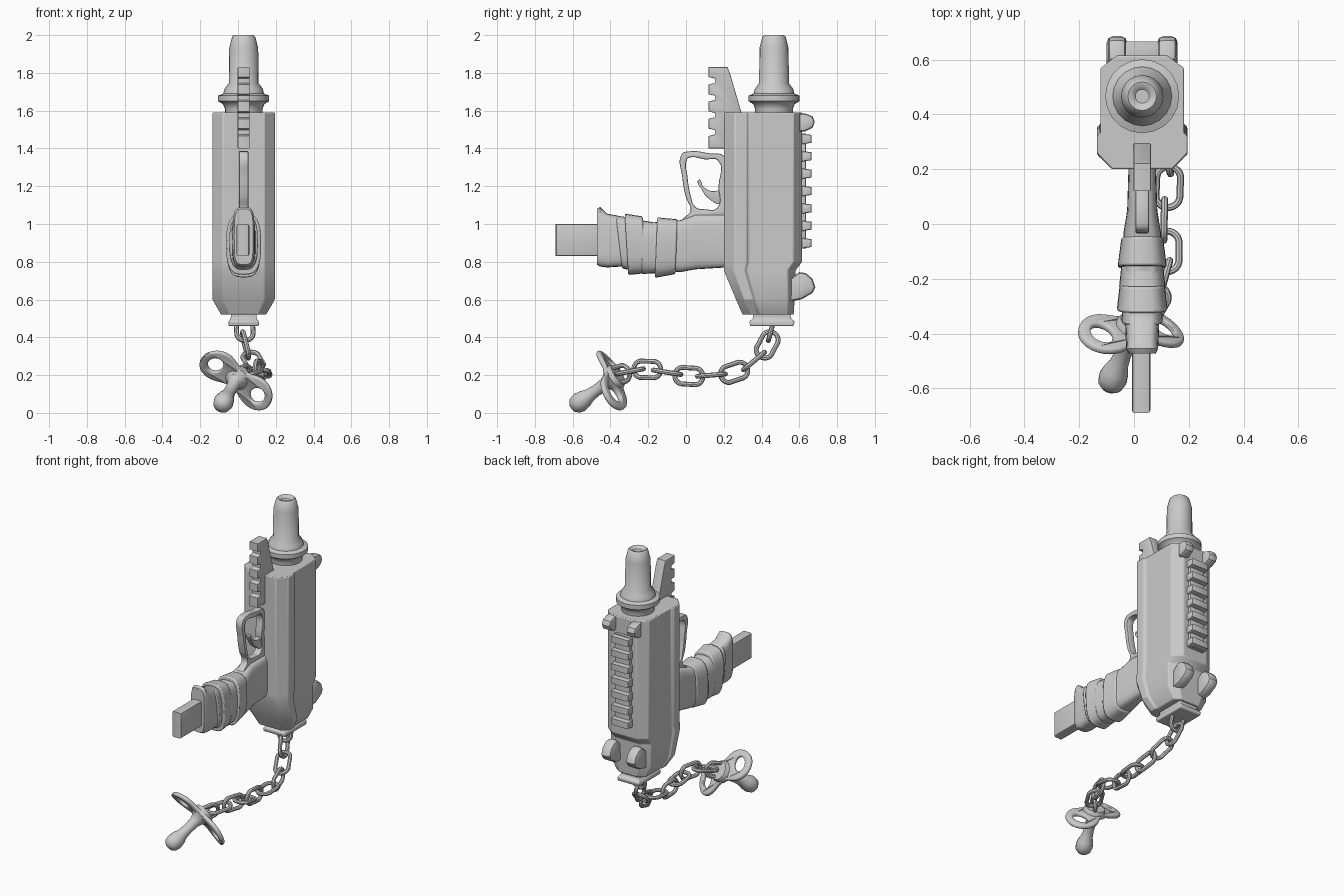
import bpy, bmesh, math
from mathutils import Vector, Matrix

if "Cube" in bpy.data.objects:
    bpy.data.objects.remove(bpy.data.objects["Cube"])

CX = 0.03  # centre plane of the gun


def frame(x, y, z, origin):
    m = Matrix((x, y, z)).transposed().to_4x4()
    m.translation = origin
    return m


def side(x=CX):
    # profiles drawn in (y, z), thickness along x
    return frame((0, 1, 0), (0, 0, 1), (1, 0, 0), (x, 0, 0))


def finish(name, mesh, angle=35, bevel=0):
    ob = bpy.data.objects.new(name, mesh)
    bpy.context.collection.objects.link(ob)
    bpy.ops.object.select_all(action='DESELECT')
    bpy.context.view_layer.objects.active = ob
    ob.select_set(True)
    if bevel:
        b = ob.modifiers.new("bevel", 'BEVEL')
        b.width, b.segments, b.limit_method = bevel, 2, 'ANGLE'
        b.angle_limit = math.radians(30)
    bpy.ops.object.shade_smooth_by_angle(angle=math.radians(angle))
    return ob


def from_curve(name, outlines, matrix, depth=0, bevel=0.006, smooth=False, tube=False, res=1, bend=0):
    cu = bpy.data.curves.new(name, 'CURVE')
    cu.dimensions = '3D' if tube else '2D'
    cu.fill_mode = 'FULL' if tube else 'BOTH'
    cu.bevel_depth, cu.bevel_resolution, cu.resolution_u = bevel, res, 5
    if not tube:
        cu.extrude, cu.offset = depth / 2 - bevel, -bevel
    for pts in outlines:
        sp = cu.splines.new('BEZIER' if smooth else 'POLY')
        target = sp.bezier_points if smooth else sp.points
        target.add(len(pts) - 1)
        for p, q in zip(target, pts):
            p.co = (q[0], q[1], 0) if smooth else (q[0], q[1], 0, 1)
            if smooth:
                p.handle_left_type = p.handle_right_type = 'AUTO'
        sp.use_cyclic_u = True
    tmp = bpy.data.objects.new(name + "_curve", cu)
    bpy.context.collection.objects.link(tmp)
    bpy.context.view_layer.update()
    me = bpy.data.meshes.new_from_object(tmp.evaluated_get(bpy.context.evaluated_depsgraph_get()))
    bpy.data.objects.remove(tmp)
    bm = bmesh.new()
    bm.from_mesh(me)
    bmesh.ops.remove_doubles(bm, verts=bm.verts, dist=1e-5)
    for v in bm.verts:
        v.co.z += bend * v.co.x ** 2
    bm.transform(matrix)
    bmesh.ops.recalc_face_normals(bm, faces=bm.faces)
    bm.to_mesh(me)
    bm.free()
    return finish(name, me)


def loft(name, rings, angle=35, bevel=0):
    bm = bmesh.new()
    rows = [[bm.verts.new(p) for p in r] for r in rings]
    n = len(rows[0])
    for a, b in zip(rows, rows[1:]):
        for i in range(n):
            bm.faces.new((a[i], a[(i + 1) % n], b[(i + 1) % n], b[i]))
    bm.faces.new(rows[0])
    bm.faces.new(rows[-1])
    bmesh.ops.recalc_face_normals(bm, faces=bm.faces)
    me = bpy.data.meshes.new(name)
    bm.to_mesh(me)
    bm.free()
    return finish(name, me, angle, bevel)


def lathe(name, profile, matrix, n=20):
    ang = [2 * math.pi * i / n for i in range(n)]
    return loft(name, [[matrix @ Vector((r * math.cos(a), r * math.sin(a), h)) for a in ang]
                       for r, h in profile], 40)


def oval(y, lo, hi, w, tilt=0, power=0.5, n=24):
    # rounded rectangular ring around the grip axis
    pts = []
    for i in range(n):
        a = 2 * math.pi * i / n
        c, s = math.cos(a), math.sin(a)
        dz = (hi - lo) / 2 * math.copysign(abs(s) ** power, s)
        pts.append((CX + w * math.copysign(abs(c) ** power, c), y + tilt * dz, (lo + hi) / 2 + dz))
    return pts


# Receiver body: chamfered section with front side ridges, tapering at the bottom
half = [(0.09, 1), (0.152, 0.89), (0.152, 0.32), (0.165, 0.29), (0.165, 0.14), (0.11, 0)]
section = half + [(-x, t) for x, t in reversed(half)]
levels = [(1.59, 0.2, 0.615, 1), (0.80, 0.2, 0.615, 1), (0.755, 0.2, 0.58, 1),
          (0.60, 0.265, 0.575, 1), (0.52, 0.30, 0.57, 0.72)]
loft("receiver_body", [[(CX + x * s, f + (b - f) * t, z) for x, t in section]
                       for z, f, b, s in levels], 30, 0.008)

# Barrel with flange and dimpled muzzle
lathe("barrel", [(0.1, 1.57), (0.1, 1.61), (0.11, 1.635), (0.135, 1.65), (0.135, 1.68), (0.108, 1.69),
                 (0.102, 1.715), (0.079, 1.745), (0.077, 1.93), (0.062, 1.99), (0.052, 2.0),
                 (0.038, 1.997), (0.025, 1.985)], Matrix.Translation((CX, 0.466, 0)))

# Toothed front rail
edge = []
for i in range(5):
    z = 1.83 - 0.091 * i
    edge += [(0.12, z), (0.12, z - 0.052), (0.153, z - 0.06), (0.153, z - 0.083)]
edge = edge[:-3] + [(0.12, 1.40), (0.21, 1.40), (0.21, 1.57), (0.295, 1.585), (0.235, 1.79), (0.22, 1.83)]
from_curve("front_rail", [edge], side(), 0.064, 0.005)

# Rear rail with cross ribs
from_curve("rear_rail", [[(0.60, 0.87), (0.635, 0.87), (0.635, 1.48), (0.60, 1.48)]], side(), 0.11)
for i in range(7):
    z = 0.9 + 0.092 * i
    from_curve(f"rear_rail_rib_{i}", [[(0.61, z - 0.03), (0.665, z - 0.022), (0.665, z + 0.02),
                                       (0.61, z + 0.026)]], side(), 0.13, 0.009)

# Sight lugs at the top and bottom of the rear
for s in (-1, 1):
    from_curve(f"upper_lug_{s}", [[(0.60, 1.49), (0.63, 1.49), (0.67, 1.51), (0.682, 1.54), (0.67, 1.57),
                                   (0.63, 1.585), (0.60, 1.585)]], side(CX + s * 0.092), 0.065, 0.015)
    from_curve(f"lower_lug_{s}", [[(0.55, 0.59), (0.61, 0.60), (0.67, 0.635), (0.685, 0.665), (0.67, 0.71),
                                   (0.635, 0.74), (0.60, 0.745), (0.55, 0.71)]],
               side(CX + s * 0.092), 0.075, 0.022)

# Trigger guard and trigger
from_curve("trigger_guard", [
    [(0.2, 1.36), (0.13, 1.373), (0.02, 1.385), (-0.022, 1.37), (-0.02, 1.25), (0.0, 1.14), (0.025, 1.07),
     (-0.02, 1.01), (0.1, 1.0), (0.2, 1.03), (0.205, 1.2)],
    [(0.17, 1.335), (0.1, 1.342), (0.02, 1.352), (0.005, 1.34), (0.008, 1.25), (0.025, 1.15), (0.05, 1.09),
     (0.1, 1.078), (0.165, 1.085), (0.172, 1.2)]], side(), 0.05, 0.007, True)
from_curve("trigger", [[(0.19, 1.17), (0.13, 1.175), (0.09, 1.20), (0.068, 1.235), (0.085, 1.18),
                        (0.12, 1.135), (0.19, 1.11)]], side(), 0.035, 0.004, True)

# Grip, wrapped bands and magazine
loft("grip", [oval(*r) for r in [
    (0.21, 0.77, 1.05, 0.05), (0.05, 0.76, 1.05, 0.055), (-0.03, 0.745, 1.02, 0.068),
    (-0.28, 0.77, 1.0, 0.068), (-0.34, 0.775, 1.04, 0.063), (-0.42, 0.77, 1.055, 0.06),
    (-0.455, 0.775, 1.09, 0.058), (-0.472, 0.785, 1.08, 0.05)]])
bands = [(-0.05, 0.735, 1.025, 0.076, -0.158, 0.715, 1.035, 0.09, 0.04),
         (-0.15, 0.74, 1.005, 0.076, -0.235, 0.735, 1.02, 0.085, 0.0),
         (-0.22, 0.74, 1.04, 0.082, -0.315, 0.73, 1.055, 0.093, -0.06),
         (-0.29, 0.75, 1.035, 0.07, -0.355, 0.765, 1.045, 0.076, -0.12)]
for i, (y0, a0, b0, w0, y1, a1, b1, w1, t) in enumerate(bands):
    loft(f"grip_band_{i}", [oval(y0, a0, b0, w0, t, 0.65), oval(y1, a1, b1, w1, t, 0.65)], 35, 0.008)
from_curve("magazine", [[(-0.69, 0.83), (-0.44, 0.83), (-0.44, 1.0), (-0.69, 1.0)]], side(0.026), 0.068, 0.012)

# Base cap under the body
loft("base_cap", [[(CX + sx * w, 0.455 + sy * d, z) for sx, sy in ((1, 1), (-1, 1), (-1, -1), (1, -1))]
                  for z, w, d in ((0.53, 0.068, 0.098), (0.50, 0.068, 0.1), (0.485, 0.08, 0.12),
                                  (0.46, 0.08, 0.115))], 30, 0.006)

# Chain: alternating oval links along a drooping path
path = [Vector(p) for p in [(0.035, 0.455, 0.455), (0.04, 0.43, 0.36), (0.08, 0.36, 0.275), (0.12, 0.255, 0.215),
                            (0.125, 0.135, 0.2), (0.11, 0.015, 0.195), (0.12, -0.1, 0.215), (0.11, -0.205, 0.23),
                            (0.065, -0.295, 0.22), (0.02, -0.36, 0.2)]]
for i, c in enumerate(path):
    t = (path[min(i + 1, len(path) - 1)] - path[max(i - 1, 0)]).normalized()
    flat = Vector((1, 0, 0))
    flat = (flat - t * flat.dot(t)).normalized()
    w = t.cross(flat) if i % 2 else flat
    n, ring = 20, []
    for k in range(n):
        a = 2 * math.pi * (k + 0.5) / n
        ring.append((0.042 * math.cos(a) + math.copysign(0.033, math.cos(a)), 0.044 * math.sin(a)))
    from_curve(f"chain_link_{i}", [ring], frame(t, w, t.cross(w), c), bevel=0.013, tube=True, res=2)

# Pacifier: two-lobed shield with holes, knob and teat
d = Vector((-0.32, -0.77, -0.55)).normalized()
u = Vector((0.806, 0.08, -0.586))
u = (u - d * u.dot(d)).normalized()
m = frame(u, d.cross(u), d, (-0.003, -0.385, 0.183))


def arc(cx, rx, ry, a0, a1, n):
    return [(cx + rx * math.cos(math.radians(a0 + (a1 - a0) * i / n)),
             ry * math.sin(math.radians(a0 + (a1 - a0) * i / n))) for i in range(n + 1)]


outline = (arc(0.12, 0.1, 0.102, -115, 115, 16) + [(0.035, 0.073), (0, 0.067), (-0.035, 0.073)]
           + arc(-0.12, 0.1, 0.102, 65, 295, 16) + [(-0.035, -0.073), (0, -0.067), (0.035, -0.073)])
holes = [arc(s * 0.138, 0.04, 0.05, 0, 340, 17) for s in (-1, 1)]
from_curve("pacifier_shield", [outline] + holes, m, 0.028, 0.011, res=2, bend=0.6)
lathe("pacifier_teat", [(0.06, -0.035), (0.068, -0.02), (0.07, 0.012), (0.045, 0.03), (0.034, 0.06), (0.031, 0.12),
                        (0.036, 0.165), (0.047, 0.195), (0.053, 0.23), (0.046, 0.262), (0.027, 0.28),
                        (0.008, 0.285)], m)
